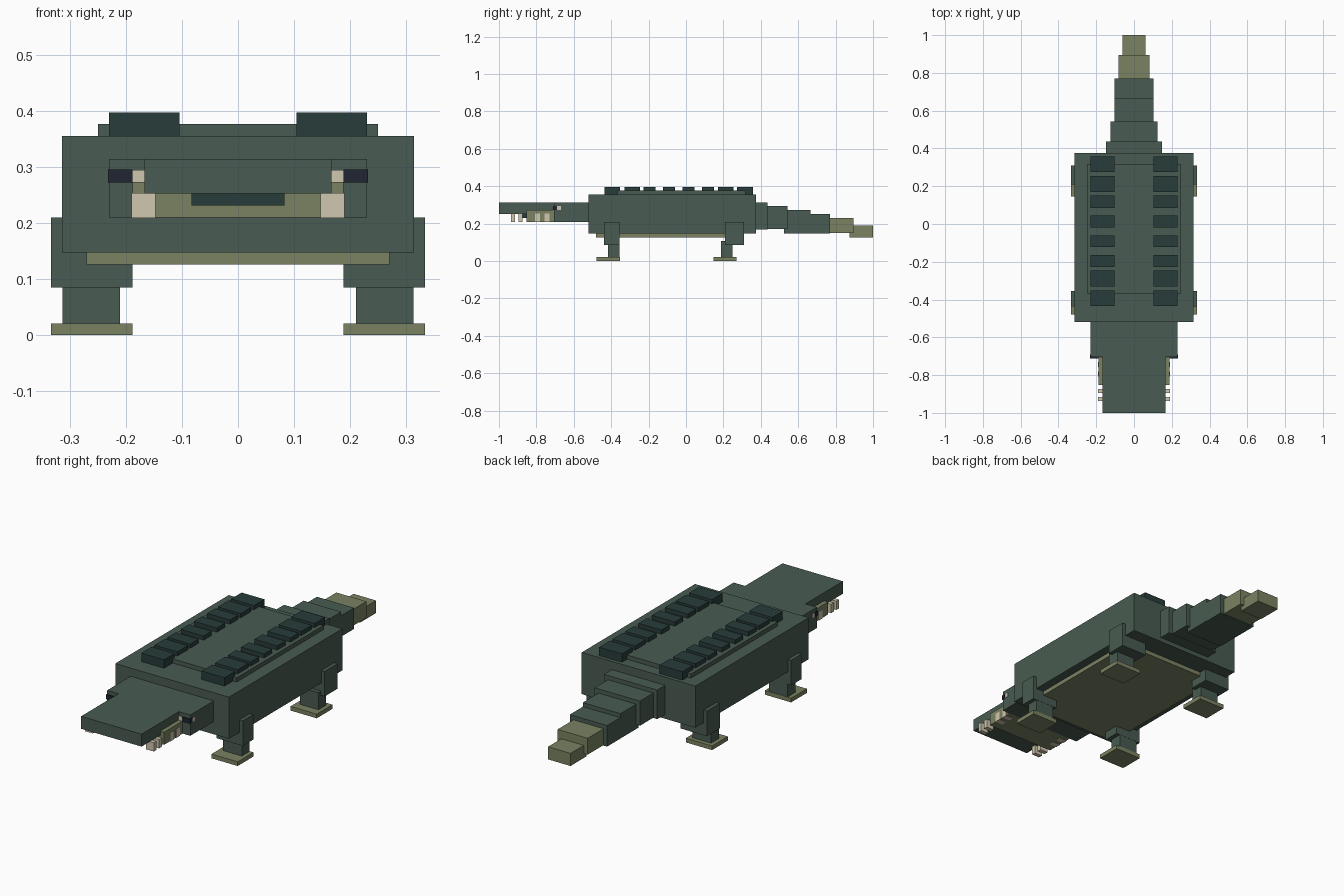
import bpy
import bmesh

if "Cube" in bpy.data.objects:
    bpy.data.objects.remove(bpy.data.objects["Cube"])


def material(name, rgb):
    m = bpy.data.materials.new(name)
    m.diffuse_color = (*rgb, 1)
    m.use_nodes = True
    m.node_tree.nodes["Principled BSDF"].inputs["Base Color"].default_value = m.diffuse_color
    return m


GREEN = material("green_hide", (0.065, 0.105, 0.082))
DARK = material("dark_scute", (0.021, 0.045, 0.043))
OLIVE = material("olive_belly", (0.195, 0.225, 0.122))
CREAM = material("cream_tooth", (0.63, 0.57, 0.43))
BLACK = material("pupil_black", (0.014, 0.019, 0.032))


def box(name, x, y, z, mat):
    """Box from (min, max) ranges on each axis."""
    bm = bmesh.new()
    bmesh.ops.create_cube(bm, size=1)
    for v in bm.verts:
        for i, (lo, hi) in enumerate((x, y, z)):
            v.co[i] = lo if v.co[i] < 0 else hi
    mesh = bpy.data.meshes.new(name)
    bm.to_mesh(mesh)
    bm.free()
    mesh.materials.append(mat)
    obj = bpy.data.objects.new(name, mesh)
    bpy.context.collection.objects.link(obj)
    return obj


def centred(name, half, y, z, mat):
    return box(name, (-half, half), y, z, mat)


def pair(name, x, y, z, mat):
    """One box on each side of the body."""
    box("right_" + name, x, y, z, mat)
    box("left_" + name, (-x[1], -x[0]), y, z, mat)


# Body, belly and raised back plate
centred("body", 0.314, (-0.52, 0.375), (0.147, 0.355), GREEN)
centred("belly", 0.27, (-0.48, 0.27), (0.126, 0.15), OLIVE)
centred("back_plate", 0.25, (-0.367, 0.317), (0.35, 0.376), GREEN)

# Two rows of back scutes
SCUTES = [(-0.435, -0.352), (-0.33, -0.247), (-0.228, -0.163), (-0.123, -0.06),
          (-0.019, 0.045), (0.085, 0.15), (0.17, 0.253), (0.274, 0.357)]
for i, y in enumerate(SCUTES):
    pair(f"scute_{i + 1}", (0.104, 0.23), y, (0.352, 0.397), DARK)

# Head, upper snout, lower jaw and mouth
centred("head", 0.23, (-0.705, -0.51), (0.21, 0.314), GREEN)
centred("snout", 0.167, (-1.0, -0.70), (0.252, 0.314), GREEN)
centred("lower_jaw", 0.188, (-0.852, -0.70), (0.21, 0.273), OLIVE)
centred("mouth", 0.083, (-0.873, -0.84), (0.231, 0.254), DARK)

# Teeth
TEETH = [(-0.936, -0.915), (-0.895, -0.873), (-0.808, -0.78), (-0.757, -0.73)]
for i, y in enumerate(TEETH):
    pair(f"tooth_{i + 1}", (0.147, 0.19), y, (0.209, 0.253), CREAM)

# Eyes
pair("eye", (0.167, 0.231), (-0.708, -0.668), (0.273, 0.294), CREAM)
pair("pupil", (0.188, 0.232), (-0.711, -0.69), (0.272, 0.295), BLACK)

# Legs: thigh, shin and foot
LEGS = {
    "front": ((-0.438, -0.355), (-0.417, -0.356), (-0.478, -0.354)),
    "hind": ((0.209, 0.311), (0.188, 0.249), (0.146, 0.27)),
}
for name, (thigh, shin, foot) in LEGS.items():
    pair(name + "_thigh", (0.188, 0.333), thigh, (0.085, 0.21), GREEN)
    pair(name + "_shin", (0.21, 0.313), shin, (0.018, 0.106), GREEN)
    pair(name + "_foot", (0.188, 0.333), foot, (0.0, 0.021), OLIVE)

# Tapering tail
TAIL = [
    (0.147, (0.37, 0.437), (0.169, 0.314), GREEN),
    (0.125, (0.43, 0.542), (0.17, 0.293), GREEN),
    (0.104, (0.523, 0.666), (0.148, 0.272), GREEN),
    (0.103, (0.66, 0.77), (0.147, 0.252), GREEN),
    (0.083, (0.765, 0.895), (0.149, 0.231), OLIVE),
    (0.062, (0.875, 1.0), (0.127, 0.19), OLIVE),
]
for i, (half, y, z, mat) in enumerate(TAIL):
    centred(f"tail_segment_{i + 1}", half, y, z, mat)
